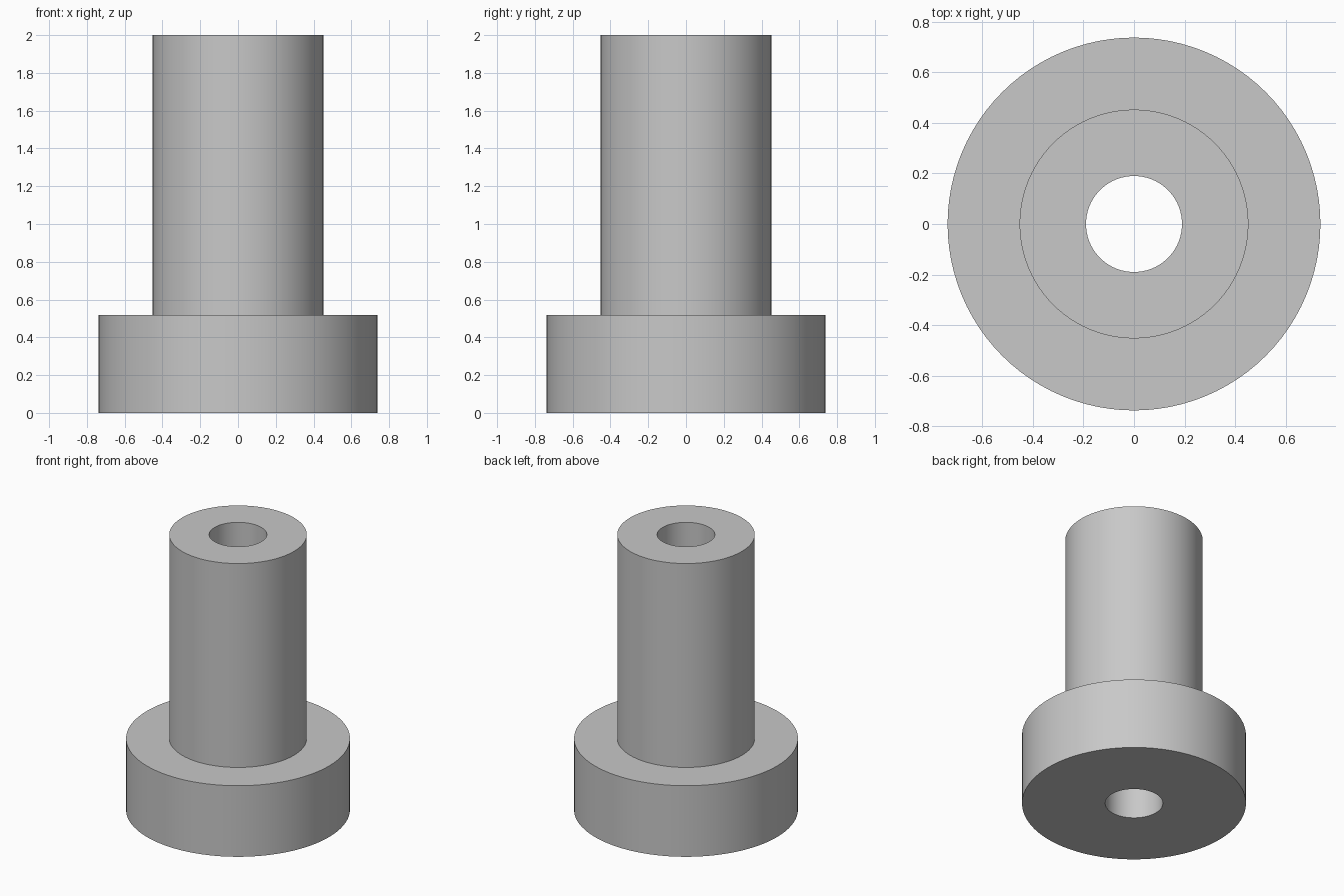
import bpy
import bmesh
import math

cube = bpy.data.objects.get("Cube")
if cube:
    bpy.data.objects.remove(cube, do_unlink=True)

SEGMENTS = 96
BORE, SHAFT, FLANGE = 0.19, 0.453, 0.738
STEP, TOP = 0.517, 2.0

# Plain grey material
grey = bpy.data.materials.new("plain grey")
grey.use_nodes = True
colour = (0.58, 0.58, 0.58, 1)
grey.diffuse_color = colour
grey.node_tree.nodes["Principled BSDF"].inputs["Base Color"].default_value = colour

# Flanged bushing: a closed half section turned around the z axis
profile = [(BORE, 0), (FLANGE, 0), (FLANGE, STEP),
           (SHAFT, STEP), (SHAFT, TOP), (BORE, TOP)]
bm = bmesh.new()
verts = [bm.verts.new((r, 0, z)) for r, z in profile]
edges = [bm.edges.new((verts[i - 1], verts[i])) for i in range(len(verts))]
bmesh.ops.spin(bm, geom=verts + edges, cent=(0, 0, 0), axis=(0, 0, 1),
               angle=math.tau, steps=SEGMENTS, use_merge=True)
bmesh.ops.remove_doubles(bm, verts=bm.verts, dist=0.0001)
bmesh.ops.recalc_face_normals(bm, faces=bm.faces)

mesh = bpy.data.meshes.new("flanged_bushing")
bm.to_mesh(mesh)
bm.free()
mesh.materials.append(grey)
bushing = bpy.data.objects.new("flanged_bushing", mesh)
bpy.context.collection.objects.link(bushing)

# Smooth round walls, sharp rims
bpy.ops.object.select_all(action="DESELECT")
bushing.select_set(True)
bpy.context.view_layer.objects.active = bushing
bpy.ops.object.shade_smooth_by_angle(angle=math.radians(30))
